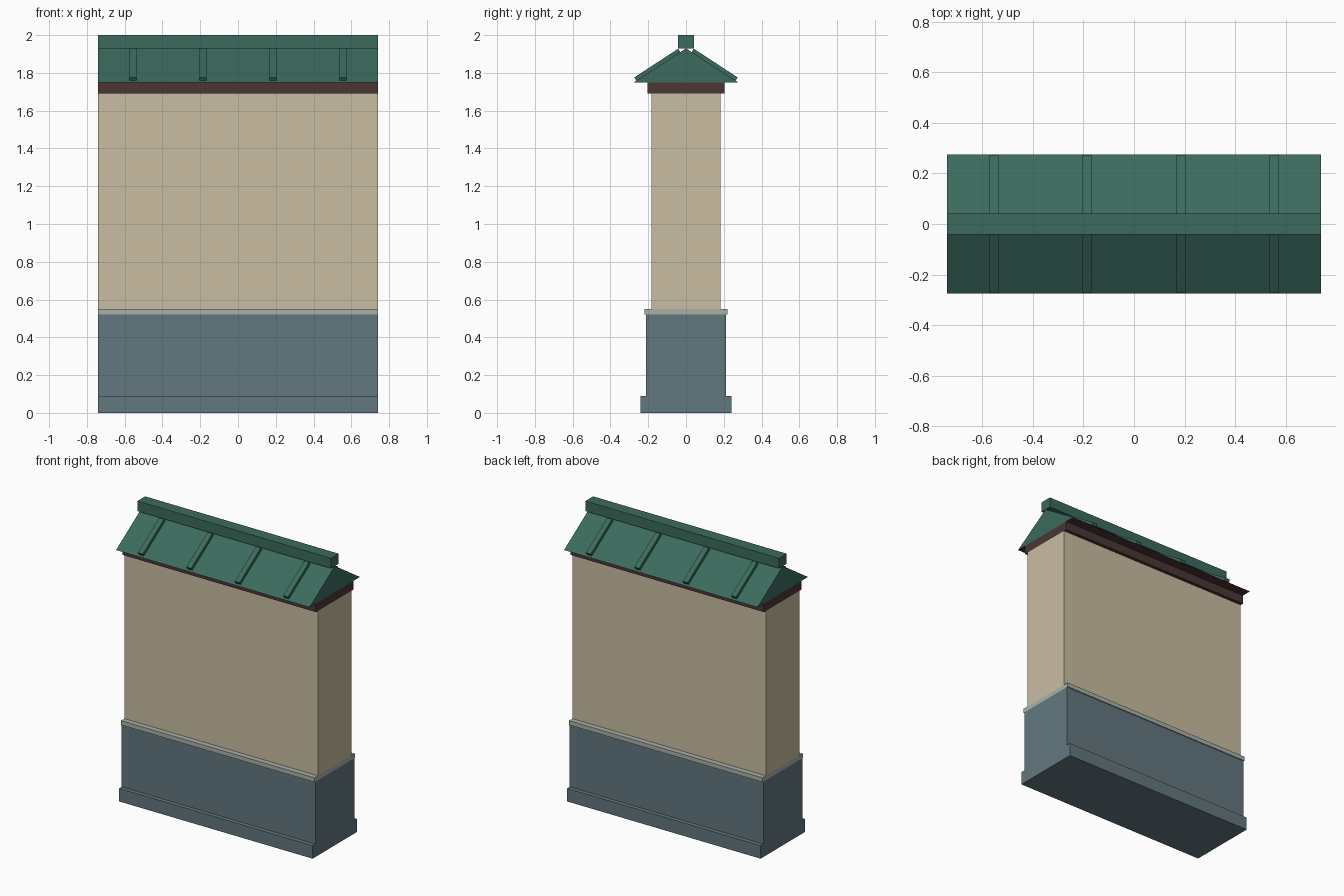
import bpy, bmesh, math
from mathutils import Matrix, Vector

cube = bpy.data.objects.get("Cube")
if cube:
    bpy.data.objects.remove(cube, do_unlink=True)


def material(name, rgb):
    """Flat material from 0-255 display values."""
    linear = [((c / 255 + 0.055) / 1.055) ** 2.4 for c in rgb] + [1.0]
    m = bpy.data.materials.new(name)
    m.use_nodes = True
    m.diffuse_color = linear
    m.node_tree.nodes["Principled BSDF"].inputs["Base Color"].default_value = linear
    return m


PLASTER = material("cream plaster", (202, 189, 162))
SLATE = material("slate blue stone", (98, 119, 128))
LEDGE = material("pale grey stone", (169, 177, 167))
BROWN = material("dark brown wood", (76, 54, 54))
GREEN = material("green roof tile", (60, 107, 94))

HALF = 0.74       # half the wall length
EAVE_Y, EAVE_Z, APEX_Z = 0.275, 1.75, 1.93


def finish(name, bm, *mats):
    bmesh.ops.recalc_face_normals(bm, faces=bm.faces)
    mesh = bpy.data.meshes.new(name)
    bm.to_mesh(mesh)
    bm.free()
    for m in mats:
        mesh.materials.append(m)
    obj = bpy.data.objects.new(name, mesh)
    bpy.context.collection.objects.link(obj)
    return obj


def slab(name, half_depth, z0, z1, mat):
    """Full-length box between two heights."""
    bm = bmesh.new()
    bmesh.ops.create_cube(bm, size=1, matrix=Matrix.Translation((0, 0, (z0 + z1) / 2))
                          @ Matrix.Diagonal((2 * HALF, 2 * half_depth, z1 - z0, 1)))
    return finish(name, bm, mat)


# Stacked wall courses
slab("plinth", 0.242, 0, 0.09, SLATE)
slab("base_wall", 0.213, 0.09, 0.52, SLATE)
slab("ledge", 0.22, 0.52, 0.55, LEDGE)
slab("upper_wall", 0.183, 0.55, 1.69, PLASTER)
slab("eave_beam", 0.205, 1.69, EAVE_Z, BROWN)
slab("ridge_cap", 0.042, APEX_Z, 2.0, GREEN)

# Gabled roof with a brown underside
bm = bmesh.new()
gable = bm.faces.new([bm.verts.new((-HALF, y, z)) for y, z in
                      ((-EAVE_Y, EAVE_Z), (EAVE_Y, EAVE_Z), (0, APEX_Z))])
ext = bmesh.ops.extrude_face_region(bm, geom=[gable], use_keep_orig=True)
bmesh.ops.translate(bm, vec=(2 * HALF, 0, 0),
                    verts=[v for v in ext["geom"] if isinstance(v, bmesh.types.BMVert)])
bmesh.ops.recalc_face_normals(bm, faces=bm.faces)
for f in bm.faces:
    f.material_index = int(f.normal.z < -0.9)
finish("roof", bm, GREEN, BROWN)

# Raised ribs lying on both slopes
pitch = math.atan2(APEX_Z - EAVE_Z, EAVE_Y)
low, high = 0.262, 0.03
length = (low - high) / math.cos(pitch)
mid_y = (low + high) / 2
mid_z = APEX_Z - mid_y * math.tan(pitch)
for side, label in ((-1, "front"), (1, "back")):
    for i in range(4):
        bm = bmesh.new()
        normal = Vector((0, side * math.sin(pitch), math.cos(pitch)))
        centre = Vector((0.37 * (i - 1.5), side * mid_y, mid_z)) + normal * 0.01
        bmesh.ops.create_cube(bm, size=1, matrix=Matrix.Translation(centre)
                              @ Matrix.Rotation(-side * pitch, 4, 'X')
                              @ Matrix.Diagonal((0.037, length, 0.022, 1)))
        finish(f"{label}_roof_rib_{i + 1}", bm, GREEN)
